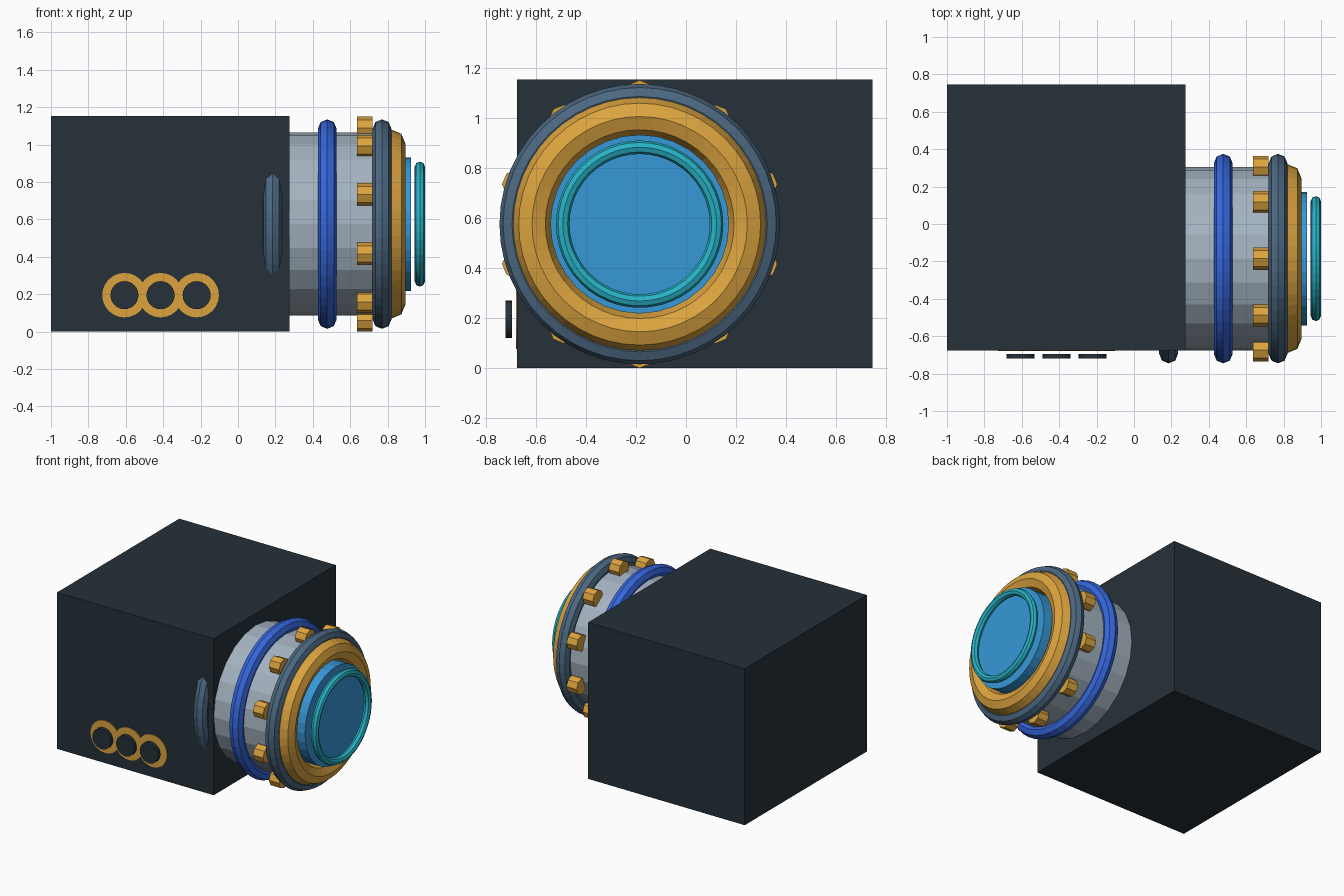
import bpy
import math

if "Cube" in bpy.data.objects:
    bpy.data.objects.remove(bpy.data.objects["Cube"])

AXIS_Y, AXIS_Z = -0.185, 0.575
ALONG_X = (0, math.pi / 2, 0)
ALONG_Y = (math.pi / 2, 0, 0)


def material(name, hex_code):
    rgb = [int(hex_code[i:i + 2], 16) / 255 for i in (0, 2, 4)]
    rgb = [c / 12.92 if c <= 0.04045 else ((c + 0.055) / 1.055) ** 2.4 for c in rgb]
    mat = bpy.data.materials.new(name)
    mat.use_nodes = True
    mat.diffuse_color = (*rgb, 1)
    mat.node_tree.nodes["Principled BSDF"].inputs["Base Color"].default_value = (*rgb, 1)
    return mat


DARK = material("dark charcoal", "263139")
SLATE = material("slate blue", "4c6881")
GREY = material("light grey", "a4b3c0")
BLUE = material("royal blue", "3566dc")
SKY = material("sky blue", "3799d8")
CYAN = material("cyan", "27b3c6")
GOLD = material("gold", "dca43f")


def finish(name, mat):
    obj = bpy.context.object
    obj.name = name
    obj.data.materials.append(mat)
    return obj


def barrel(name, mat, x0, x1, radius, sides, y=AXIS_Y, z=AXIS_Z):
    """Cylinder lying along x."""
    bpy.ops.mesh.primitive_cylinder_add(
        vertices=sides, radius=radius, depth=x1 - x0,
        location=((x0 + x1) / 2, y, z), rotation=ALONG_X)
    return finish(name, mat)


def ring(name, mat, x, major, minor):
    """Torus around the barrel axis."""
    bpy.ops.mesh.primitive_torus_add(
        major_radius=major, minor_radius=minor, major_segments=48, minor_segments=8,
        location=(x, AXIS_Y, AXIS_Z), rotation=ALONG_X)
    return finish(name, mat)


def disc(name, mat, x, y0, y1, radius):
    """Disc facing the front."""
    bpy.ops.mesh.primitive_cylinder_add(
        vertices=24, radius=radius, depth=y1 - y0,
        location=(x, (y0 + y1) / 2, 0.195), rotation=ALONG_Y)
    return finish(name, mat)


# Main housing
bpy.ops.mesh.primitive_cube_add(size=1, location=(-0.3625, 0.035, 0.576))
finish("housing", DARK).scale = (1.275, 1.42, 1.152)

# Barrel and its bands
barrel("barrel", GREY, 0.1, 0.78, 0.49, 24)
ring("inner_band", SLATE, 0.185, 0.51, 0.05)
ring("middle_band", BLUE, 0.477, 0.51, 0.05)
ring("outer_band", SLATE, 0.77, 0.51, 0.05)
ring("rim", GOLD, 0.82, 0.43, 0.075)

# Lens and its separate front ring
barrel("lens", SKY, 0.74, 0.925, 0.357, 32)
ring("lens_ring", CYAN, 0.972, 0.307, 0.027)

# Studs around the barrel
STUDS = 10
for i in range(STUDS):
    a = math.tau * i / STUDS
    barrel(f"stud_{i + 1}", GOLD, 0.635, 0.718, 0.06, 8,
           AXIS_Y + 0.515 * math.sin(a), AXIS_Z + 0.515 * math.cos(a))

# Buttons on the front
for i in range(3):
    x = -0.607 + 0.193 * i
    disc(f"button_plate_{i + 1}", GOLD, x, -0.679, -0.67, 0.119)
    disc(f"button_{i + 1}", DARK, x, -0.72, -0.694, 0.075)
